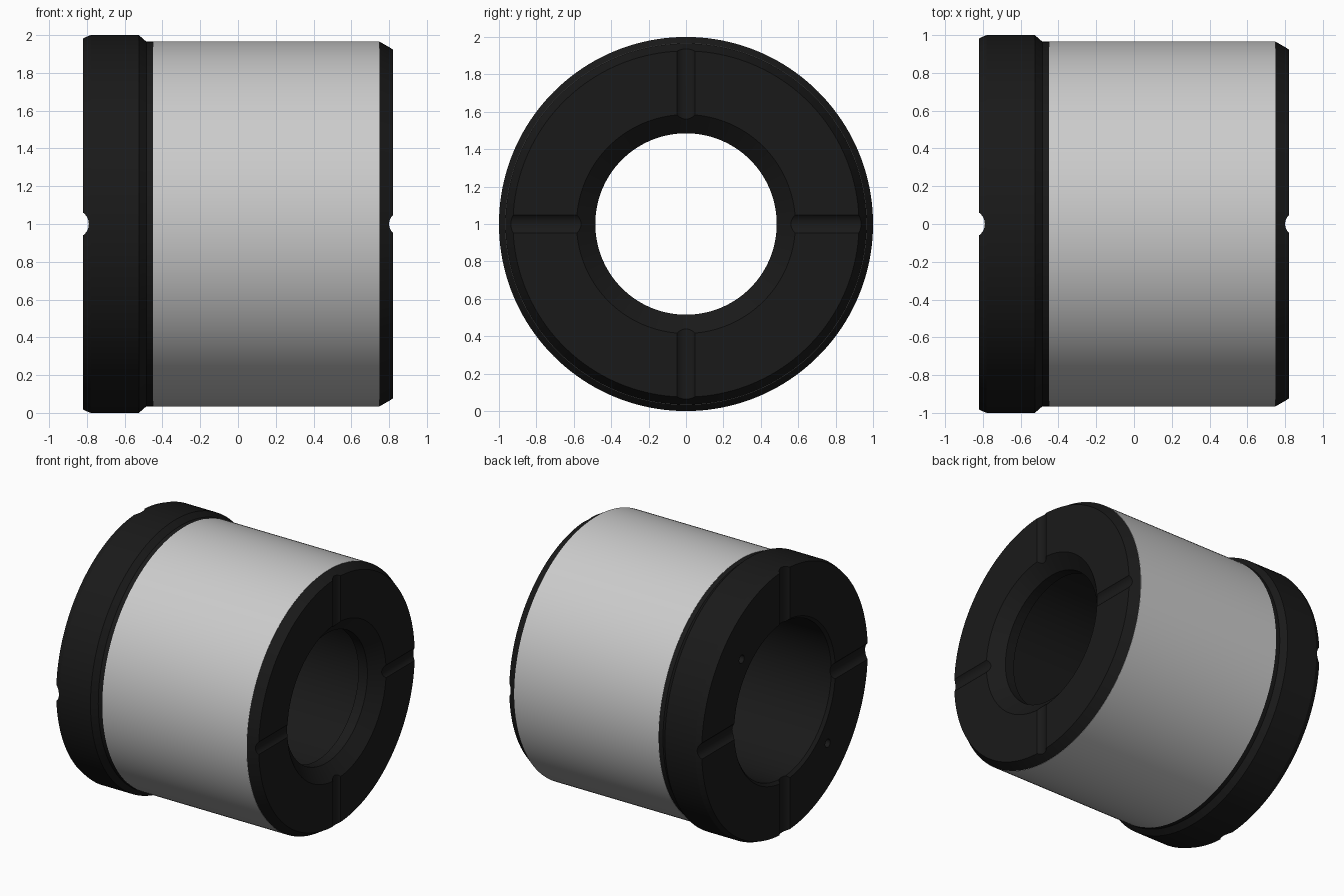
import bpy, bmesh
from math import pi, radians
from mathutils import Matrix, Vector

if "Cube" in bpy.data.objects:
    bpy.data.objects.remove(bpy.data.objects["Cube"])

SEG = 160
CZ = 1.0  # height of the bushing axis


def finish(obj):
    bpy.ops.object.select_all(action='DESELECT')
    obj.select_set(True)
    bpy.context.view_layer.objects.active = obj
    bpy.ops.object.shade_smooth_by_angle(angle=radians(15))


def lathe(name, profile):
    """Revolve a closed (x, radius) profile about the x axis."""
    bm = bmesh.new()
    verts = [bm.verts.new((x, 0, r)) for x, r in profile]
    edges = [bm.edges.new((verts[i], verts[(i + 1) % len(verts)])) for i in range(len(verts))]
    bmesh.ops.spin(bm, geom=verts + edges, cent=(0, 0, 0), axis=(1, 0, 0),
                   angle=2 * pi, steps=SEG, use_duplicate=False)
    bmesh.ops.remove_doubles(bm, verts=bm.verts, dist=1e-4)
    bmesh.ops.recalc_face_normals(bm, faces=bm.faces)
    bmesh.ops.translate(bm, verts=bm.verts, vec=(0, 0, CZ))
    mesh = bpy.data.meshes.new(name)
    bm.to_mesh(mesh)
    bm.free()
    obj = bpy.data.objects.new(name, mesh)
    bpy.context.collection.objects.link(obj)
    return obj


def cut_cylinder(target, centre, axis, radius, length):
    """Subtract a cylinder lying along the given axis."""
    bm = bmesh.new()
    turn = Vector((0, 0, 1)).rotation_difference(Vector(axis)).to_matrix().to_4x4()
    bmesh.ops.create_cone(bm, cap_ends=True, segments=48, radius1=radius, radius2=radius,
                          depth=length, matrix=Matrix.Translation(centre) @ turn)
    mesh = bpy.data.meshes.new("cutter")
    bm.to_mesh(mesh)
    bm.free()
    cutter = bpy.data.objects.new("cutter", mesh)
    cutter.hide_render = True
    bpy.context.collection.objects.link(cutter)
    mod = target.modifiers.new("cut", 'BOOLEAN')
    mod.operation = 'DIFFERENCE'
    mod.solver = 'EXACT'
    mod.object = cutter
    bpy.context.view_layer.objects.active = target
    bpy.ops.object.modifier_apply(modifier=mod.name)
    bpy.data.objects.remove(cutter)


# Black core: flange, sleeve seat, chamfered nose, lipped bore
core = lathe("bushing_core", [
    (-0.82, 0.60), (-0.82, 0.985), (-0.78, 1.0), (-0.525, 1.0), (-0.485, 0.965), (-0.45, 0.965),
    (-0.45, 0.94), (0.75, 0.94), (0.75, 0.965), (0.82, 0.925),
    (0.82, 0.585), (0.735, 0.485), (0.66, 0.485), (0.66, 0.58), (-0.80, 0.58)])

# Radial grooves across both end faces: (face x, outward direction, radius, depth)
for face, side, radius, depth in ((-0.82, -1, 0.075, 0.03), (0.82, 1, 0.065, 0.02)):
    for axis in ((0, 1, 0), (0, 0, 1)):
        cut_cylinder(core, (face + side * (radius - depth), 0, CZ), axis, radius, 2.4)

# Two small pin holes in the flange face
for s in (1, -1):
    cut_cylinder(core, (-0.82, 0.51 * s, CZ + 0.51 * s), (1, 0, 0), 0.03, 0.2)

black = bpy.data.materials.new("black")
black.diffuse_color = (0.01, 0.01, 0.01, 1)
black.use_nodes = True
black.node_tree.nodes["Principled BSDF"].inputs["Base Color"].default_value = black.diffuse_color
core.data.materials.clear()
core.data.materials.append(black)
for poly in core.data.polygons:
    poly.material_index = 0
finish(core)

# Ground grey sleeve around the core
sleeve = lathe("sleeve", [(-0.45, 0.94), (-0.45, 0.967), (0.75, 0.967), (0.75, 0.94)])
finish(sleeve)
